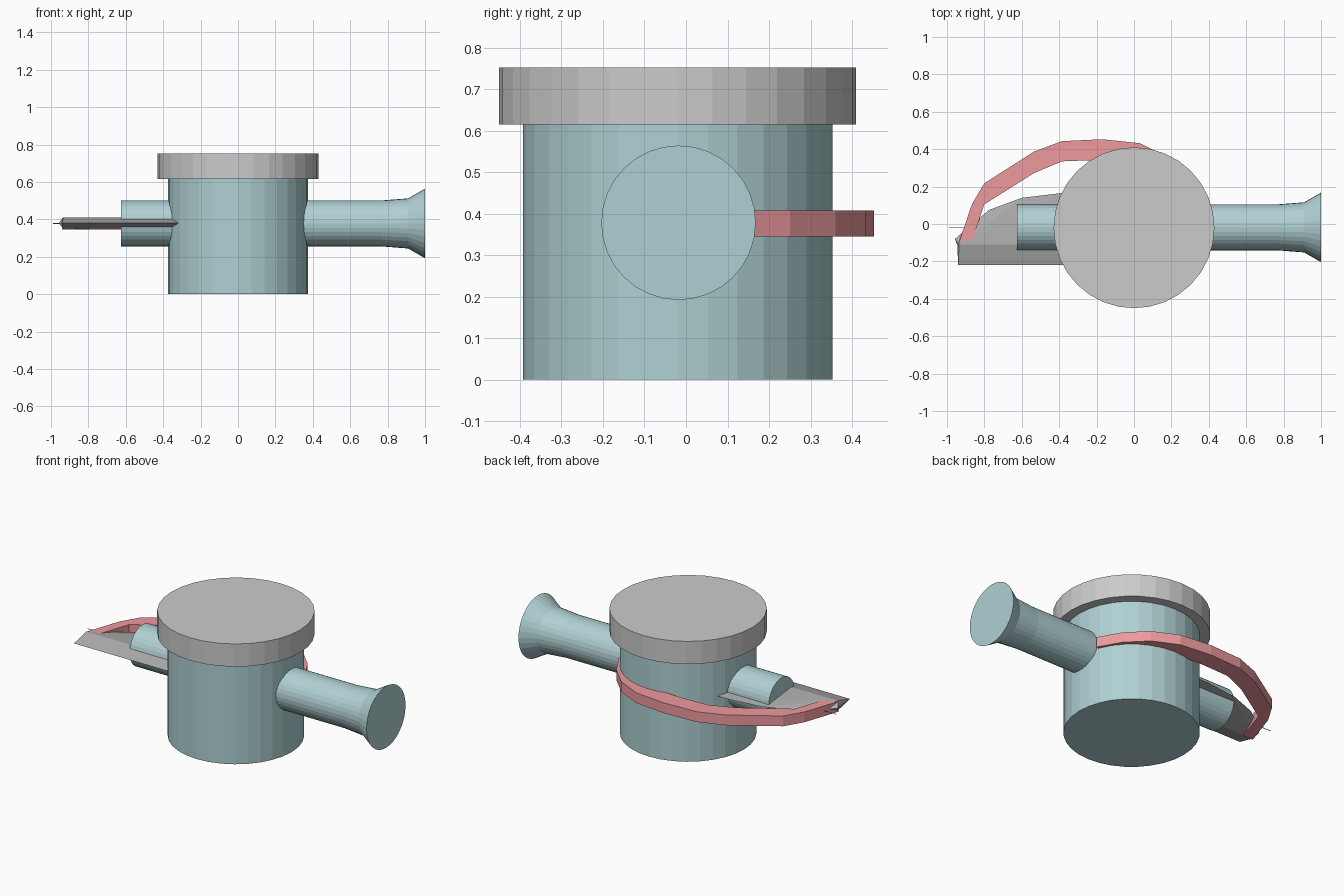
import bpy, bmesh, math
from mathutils import Matrix, Vector

if "Cube" in bpy.data.objects:
    bpy.data.objects.remove(bpy.data.objects["Cube"])


def material(name, color):
    m = bpy.data.materials.new(name)
    m.diffuse_color = (*color, 1)
    m.use_nodes = True
    m.node_tree.nodes["Principled BSDF"].inputs["Base Color"].default_value = m.diffuse_color
    return m


teal = material("teal", (0.43, 0.63, 0.65))
red = material("red", (0.85, 0.32, 0.34))
dark = material("dark_grey", (0.42, 0.42, 0.42))


def finish(name, bm, mat=None):
    bmesh.ops.remove_doubles(bm, verts=bm.verts, dist=1e-5)
    bmesh.ops.recalc_face_normals(bm, faces=bm.faces)
    me = bpy.data.meshes.new(name)
    bm.to_mesh(me)
    bm.free()
    ob = bpy.data.objects.new(name, me)
    bpy.context.collection.objects.link(ob)
    if mat:
        me.materials.append(mat)
    return ob


def turned(name, profile, matrix, mat=None, n=32):
    """Stack of n-sided rings from (radius, height) pairs, capped at both ends."""
    bm = bmesh.new()
    rings = [[bm.verts.new(matrix @ Vector((r * math.cos(2 * math.pi * i / n),
                                            r * math.sin(2 * math.pi * i / n), h)))
              for i in range(n)] for r, h in profile]
    for a, b in zip(rings, rings[1:]):
        for i in range(n):
            j = (i + 1) % n
            bm.faces.new((a[i], a[j], b[j], b[i]))
    bm.faces.new(rings[0])
    bm.faces.new(rings[-1])
    return finish(name, bm, mat)


upright = Matrix.Translation((0, -0.02, 0))
along_x = Matrix.Translation((0, -0.018, 0.378)) @ Matrix.Rotation(math.pi / 2, 4, 'Y')

# Pot body and lid
turned("pot_body", [(0.373, 0), (0.373, 0.63)], upright, teal)
turned("lid", [(0.43, 0.615), (0.43, 0.752)], upright)

# Through pipe: short stub on the left, flared mouth on the right
turned("flared_pipe", [(0.123, -0.625), (0.123, 0.77), (0.134, 0.91), (0.186, 1.0)],
       along_x, teal)

# Flat blade around the stub: sharp outline, ridge line above and below
bm = bmesh.new()
outline = [(-0.94, -0.22), (-0.32, -0.22), (-0.31, -0.11), (-0.33, 0.165), (-0.39, 0.165),
           (-0.6, 0.14), (-0.775, 0.075), (-0.958, -0.08), (-0.945, -0.11)]
rim = [bm.verts.new((x, y, 0.38)) for x, y in outline]
for z in (0.41, 0.35):
    left, right = (bm.verts.new((x, -0.11, z)) for x in (-0.935, -0.34))
    bm.faces.new((rim[0], rim[1], right, left))
    bm.faces.new((rim[1], rim[2], right))
    bm.faces.new((rim[2], rim[3], right))
    bm.faces.new((right, rim[3], rim[4], left))
    for i in range(4, 8):
        bm.faces.new((rim[i], rim[i + 1], left))
    bm.faces.new((rim[8], rim[0], left))
finish("blade", bm, dark)

# Hair-thin pin at the blade tip
turned("tip_pin", [(0.002, -0.99), (0.002, -0.77)], along_x, dark, 6)

# Curved red arm sweeping from the blade tip round the back of the pot
outer = [(-0.94, -0.11), (-0.866, 0.107), (-0.80, 0.218), (-0.535, 0.387), (-0.385, 0.443),
         (-0.17, 0.453), (0.03, 0.432), (0.18, 0.36), (0.29, 0.25), (0.366, 0.117)]
inner = [(-0.872, -0.11), (-0.82, 0.045), (-0.80, 0.105), (-0.535, 0.272), (-0.385, 0.335),
         (-0.2, 0.342), (0.01, 0.33), (0.14, 0.28), (0.22, 0.19), (0.28, 0.09)]
bm = bmesh.new()
sections = [[bm.verts.new((*p, z)) for p, z in
             ((o, 0.345), (o, 0.407), (i, 0.407), (i, 0.345))] for o, i in zip(outer, inner)]
for a, b in zip(sections, sections[1:]):
    for k in range(4):
        m = (k + 1) % 4
        bm.faces.new((a[k], a[m], b[m], b[k]))
bm.faces.new(sections[0])
bm.faces.new(sections[-1])
finish("curved_arm", bm, red)
